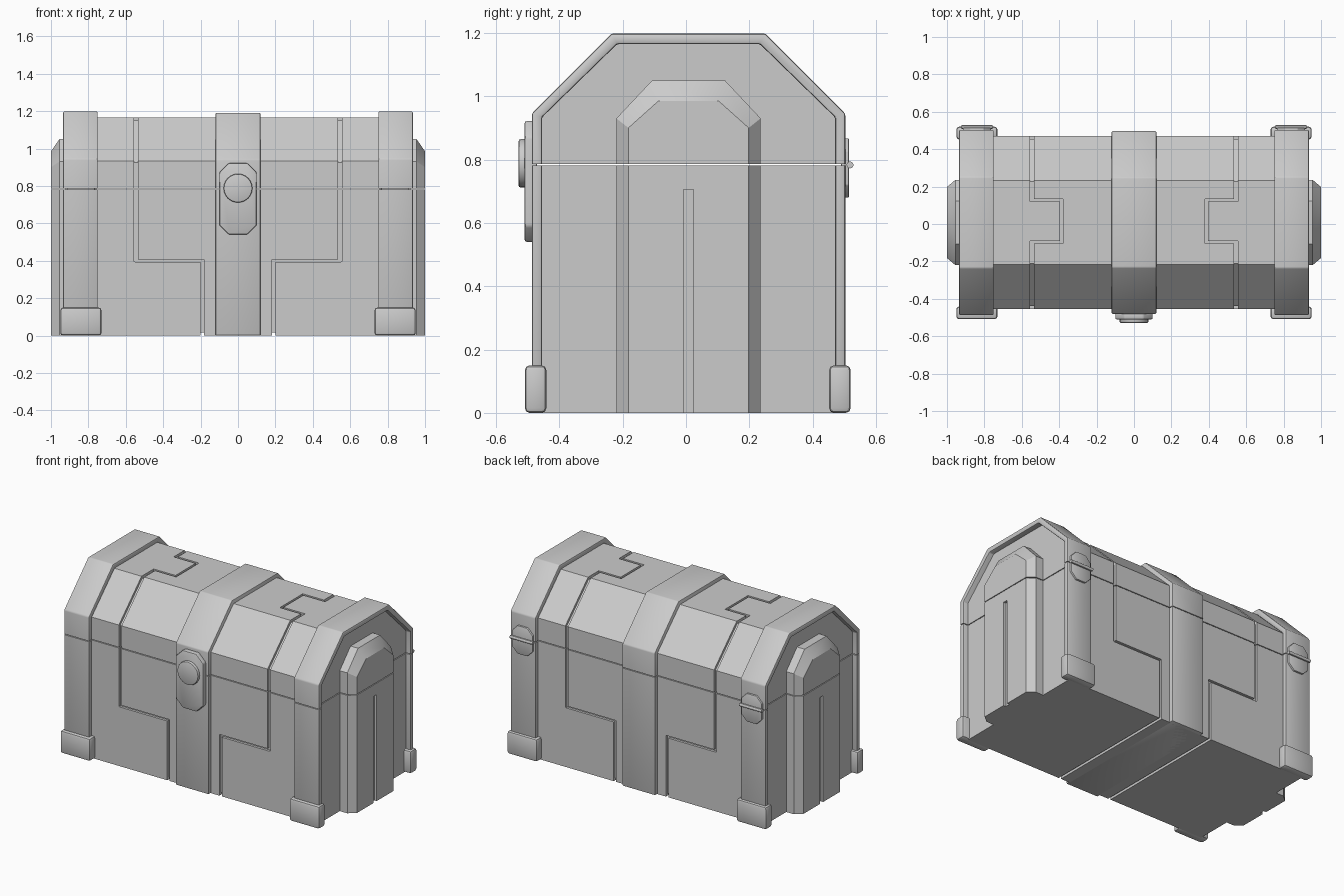
import bpy, bmesh, math
from mathutils import Matrix

if "Cube" in bpy.data.objects:
    bpy.data.objects.remove(bpy.data.objects["Cube"])

C = 0.008  # depth centre of the chest profile


def finish(name, bm, bevel=0.0):
    bmesh.ops.recalc_face_normals(bm, faces=bm.faces)
    me = bpy.data.meshes.new(name)
    bm.to_mesh(me)
    bm.free()
    ob = bpy.data.objects.new(name, me)
    bpy.context.collection.objects.link(ob)
    if bevel:
        m = ob.modifiers.new("bevel", "BEVEL")
        m.width, m.segments, m.limit_method = bevel, 2, "ANGLE"
        apply(ob, m)
    return ob


def apply(ob, m):
    with bpy.context.temp_override(object=ob, active_object=ob, selected_objects=[ob]):
        bpy.ops.object.modifier_apply(modifier=m.name)


def loft(name, rings, bevel=0.0):
    bm = bmesh.new()
    vs = [[bm.verts.new(p) for p in r] for r in rings]
    n = len(vs[0])
    for a, b in zip(vs, vs[1:]):
        for i in range(n):
            j = (i + 1) % n
            bm.faces.new((a[i], a[j], b[j], b[i]))
    bm.faces.new(vs[0])
    bm.faces.new(vs[-1])
    return finish(name, bm, bevel)


def prism_x(name, pts, x0, x1, bevel=0.0):
    return loft(name, [[(x, y, z) for y, z in pts] for x in (x0, x1)], bevel)


def prism_y(name, pts, y0, y1, bevel=0.0):
    return loft(name, [[(x, y, z) for x, z in pts] for y in (y0, y1)], bevel)


def box(name, x, y, z, bevel=0.0):
    x = sorted(x)
    return prism_x(name, [(y[0], z[0]), (y[0], z[1]), (y[1], z[1]), (y[1], z[0])], *x, bevel)


def arch(half, shoulder, flat, top, bottom=0.0):
    return [(C - half, bottom), (C - half, shoulder), (C - flat, top),
            (C + flat, top), (C + half, shoulder), (C + half, bottom)]


def octagon(cx, hx, z0, z1, c):
    a, b = cx - hx, cx + hx
    return [(a, z0 + c), (a, z1 - c), (a + c, z1), (b - c, z1),
            (b, z1 - c), (b, z0 + c), (b - c, z0), (a + c, z0)]


def cut(ob, cutter, keep=False):
    m = ob.modifiers.new("cut", "BOOLEAN")
    m.operation, m.solver, m.object = "DIFFERENCE", "EXACT", cutter
    apply(ob, m)
    if not keep:
        bpy.data.objects.remove(cutter)


def cylinder(name, r, depth, n, matrix, bevel=0.0):
    bm = bmesh.new()
    bmesh.ops.create_cone(bm, cap_ends=True, segments=n, radius1=r, radius2=r,
                          depth=depth, matrix=matrix)
    return finish(name, bm, bevel)


# chest body with thin panel grooves
inner = arch(0.463, 0.933, 0.225, 1.165)
body = prism_x("chest_body", inner, -0.9, 0.9)
core = prism_x("groove_core", arch(0.447, 0.926, 0.218, 1.149, 0.016), -2, 2)
for s in (-1, 1):
    for x, y, z in [
        ((0.535, 0.555), (-1, -0.09), (0.395, 2)),
        ((0.535, 0.555), (0.12, 1), (0.395, 2)),
        ((0.38, 0.545), (-0.105, -0.09), (1.1, 2)),
        ((0.38, 0.545), (0.12, 0.135), (1.1, 2)),
        ((0.38, 0.395), (-0.1, 0.13), (1.1, 2)),
        ((0.182, 0.55), (-1, 1), (0.392, 0.406)),
        ((0.182, 0.2), (-1, 1), (-1, 0.4)),
    ]:
        groove = box("groove", [s * v for v in x], y, z)
        cut(groove, core, keep=True)
        cut(body, groove)
bpy.data.objects.remove(core)

# centre strap
split = [body, prism_x("centre_strap", arch(0.488, 0.942, 0.24, 1.19), -0.12, 0.12, 0.006)]

for s, side in ((-1, "left"), (1, "right")):
    # end band with raised rim, open at the bottom
    outer = arch(0.495, 0.945, 0.243, 1.198)
    rim = outer + inner[::-1]
    split.append(prism_x(side + "_end_band", rim, s * 0.75, s * 0.935, 0.007))

    # bulging end panel with chamfered border and a vertical slot
    big = [(C - .228, 0), (C - .228, .93), (C - .115, 1.05),
           (C + .115, 1.05), (C + .228, .93), (C + .228, 0)]
    small = [(C - .19, 0), (C - .19, .90), (C - .095, .985),
             (C + .095, .985), (C + .19, .90), (C + .19, 0)]
    panel = loft(side + "_end_panel", [[(s * x, y, z) for y, z in r]
                 for x, r in ((0.88, big), (0.955, big), (1.0, small))])
    cut(panel, box("slot", (s * 0.982, s * 1.1), (C - .016, C + .016), (-1, .705)))
    split.append(panel)

    # corner feet
    for y, label in ((-0.475, "front"), (0.486, "back")):
        box(f"{side}_{label}_foot", (s * 0.73, s * 0.95), (y - .034, y + .034), (0, .15), 0.015)

    # back hinge plate and pin
    prism_y(side + "_hinge_plate", octagon(s * 0.84, .075, .68, .867, .04), .49, .515, 0.004)
    cylinder(side + "_hinge_pin", .011, .165, 12,
             Matrix.Translation((s * 0.84, .518, .783)) @ Matrix.Rotation(math.pi / 2, 4, "Y"))

# seam between base and lid
seam = box("lid_seam", (-2, 2), (-2, 2), (.781, .786))
for ob in split:
    cut(ob, seam, keep=True)
bpy.data.objects.remove(seam)

# front latch plate and round button
prism_y("latch_plate", octagon(0, .1, .54, .922, .05), -.51, -.47, 0.008)
cylinder("latch_button", .077, .04, 24,
         Matrix.Translation((0, -.509, .788)) @ Matrix.Rotation(math.pi / 2, 4, "X"), 0.008)

# smooth shading with sharp creases
bpy.ops.object.select_all(action="SELECT")
bpy.context.view_layer.objects.active = body
bpy.ops.object.shade_smooth_by_angle(angle=math.radians(30))
